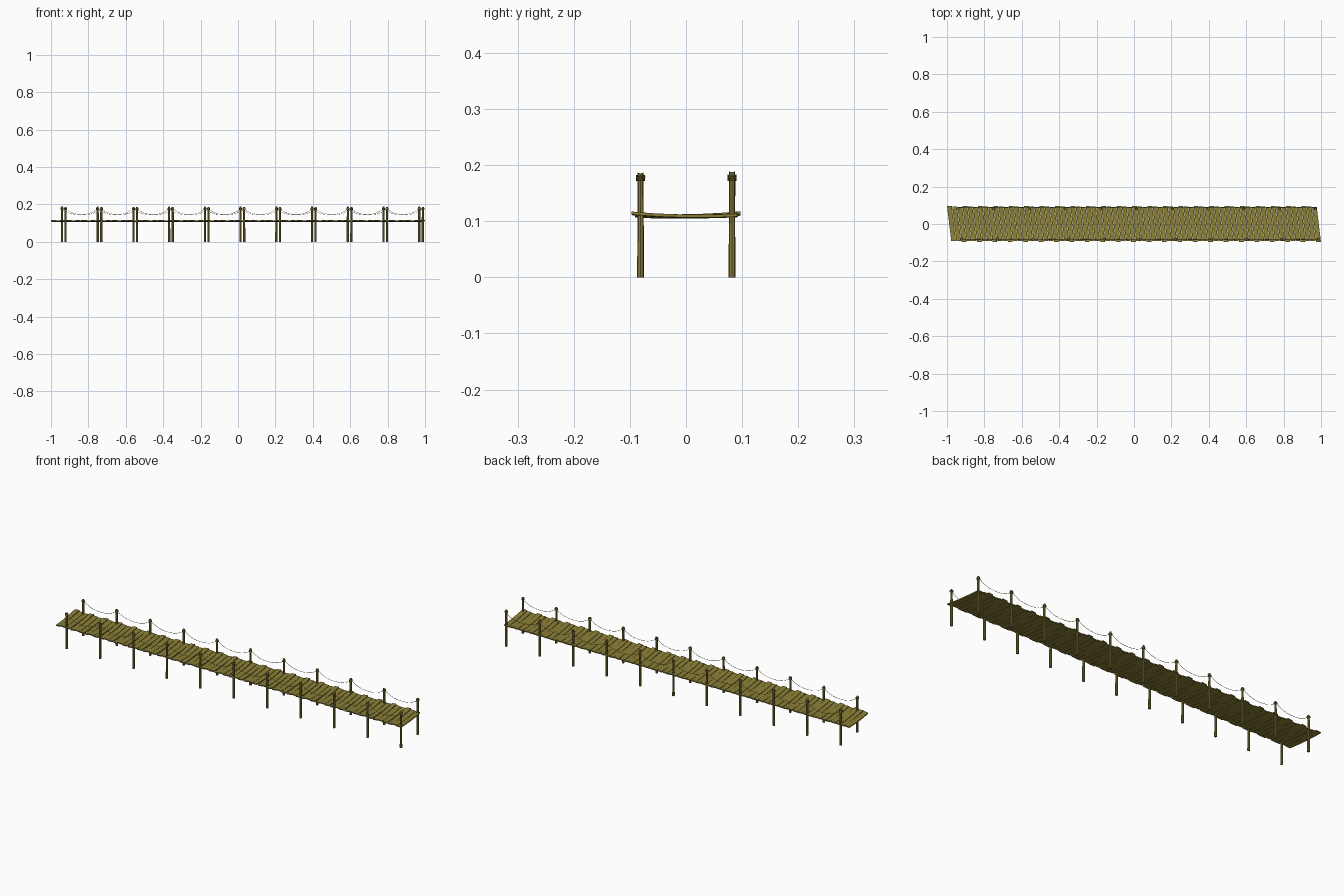
import bpy
import bmesh
import math
import random
from mathutils import Matrix, Vector

random.seed(4)
cube = bpy.data.objects.get("Cube")
if cube:
    bpy.data.objects.remove(cube, do_unlink=True)


def material(name, rgb):
    m = bpy.data.materials.new(name)
    m.use_nodes = True
    m.diffuse_color = (*rgb, 1)
    m.node_tree.nodes["Principled BSDF"].inputs["Base Color"].default_value = (*rgb, 1)
    return m


PLANK = material("plank olive wood", (0.26, 0.215, 0.038))
POST = material("post olive wood", (0.25, 0.207, 0.04))
LASHING = material("lashing olive brown", (0.2, 0.167, 0.036))
ROPE = material("hand rope olive", (0.24, 0.205, 0.05))


def finish(name, bm, mat, smooth=False):
    mesh = bpy.data.meshes.new(name)
    bmesh.ops.recalc_face_normals(bm, faces=bm.faces)
    for f in bm.faces:
        f.smooth = smooth
    bm.to_mesh(mesh)
    bm.free()
    mesh.materials.append(mat)
    obj = bpy.data.objects.new(name, mesh)
    bpy.context.collection.objects.link(obj)
    return obj


def tube(bm, points, radius, sides=6, closed=False):
    """Sweep a round section along a path."""
    rings = []
    n = len(points)
    for i, p in enumerate(points):
        if closed:
            d = points[(i + 1) % n] - points[i - 1]
        else:
            d = points[min(i + 1, n - 1)] - points[max(i - 1, 0)]
        turn = d.to_track_quat('Z', 'Y')
        rings.append([bm.verts.new(p + turn @ Vector((
            radius * math.cos(math.tau * k / sides),
            radius * math.sin(math.tau * k / sides), 0))) for k in range(sides)])
    for i in range(n if closed else n - 1):
        a, b = rings[i], rings[(i + 1) % n]
        for k in range(sides):
            j = (k + 1) % sides
            bm.faces.new((a[k], a[j], b[j], b[k]))


# Deck: skewed planks, repeated in groups of three with uneven ends
COUNT, PITCH, SKEW = 72, 0.02747, -0.12
shift = [0.003, 0.001, -0.003]
reach = [0.094, 0.092, 0.094]
tilt = [0.018, -0.012, -0.02]
roll = [0.1, -0.07, 0.05]
bm = bmesh.new()
for i in range(COUNT):
    k = i % 3
    cx = (i - (COUNT - 1) / 2) * PITCH
    half_w = PITCH * 0.465
    sections = []
    for s in range(7):
        t = s / 3 - 1
        y = shift[k] + t * reach[k]
        z = 0.1085 + 0.0035 * t * t + tilt[k] * y
        x = cx + SKEW * y
        sections.append([bm.verts.new((x + sx * half_w, y,
                                       z + sz * 0.0026 + sx * half_w * roll[k]))
                         for sx, sz in ((-1, -1), (1, -1), (1, 1), (-1, 1))])
    for a, b in zip(sections, sections[1:]):
        for e in range(4):
            f = (e + 1) % 4
            bm.faces.new((a[e], a[f], b[f], b[e]))
    bm.faces.new(sections[0])
    bm.faces.new(sections[-1])
finish("deck_planks", bm, PLANK)

# Posts with slanted tops, rope lashings and sagging hand ropes on both sides
SPACING, POSTS = 0.191, 11
for side, y, x0, height in (("front", -0.081, -0.922, 0.185),
                            ("back", 0.082, -0.941, 0.187)):
    posts, lashings, ropes = bmesh.new(), bmesh.new(), bmesh.new()
    for i in range(POSTS):
        x = x0 + i * SPACING
        made = bmesh.ops.create_cone(
            posts, cap_ends=True, segments=8, radius1=0.006, radius2=0.0054,
            depth=height, matrix=Matrix.Translation((x, y, height / 2)))
        slope = random.uniform(-0.35, 0.35)
        for v in made["verts"]:
            if v.co.z > height / 2:
                v.co.z += slope * (v.co.y - y)

        # Three loops of rope, each slightly tipped
        for level in range(3):
            lean = random.uniform(-0.25, 0.25)
            loop = []
            for a in range(12):
                ang = math.tau * a / 12
                dx, dy = 0.007 * math.cos(ang), 0.007 * math.sin(ang)
                loop.append(Vector((x + dx, y + dy, 0.174 + level * 0.003 + lean * dy)))
            tube(lashings, loop, 0.0014, 6, True)

        # Rope hanging to the next post
        if i < POSTS - 1:
            path = []
            for s in range(17):
                t = s / 8 - 1
                path.append(Vector((x + SPACING * (t + 1) / 2, y + 0.005 * (1 if y > 0 else 0),
                                    0.145 + 0.031 * abs(t) ** 2.4)))
            tube(ropes, path, 0.0008)
    finish(side + "_posts", posts, POST)
    finish(side + "_lashings", lashings, LASHING, True)
    finish(side + "_hand_ropes", ropes, ROPE, True)
